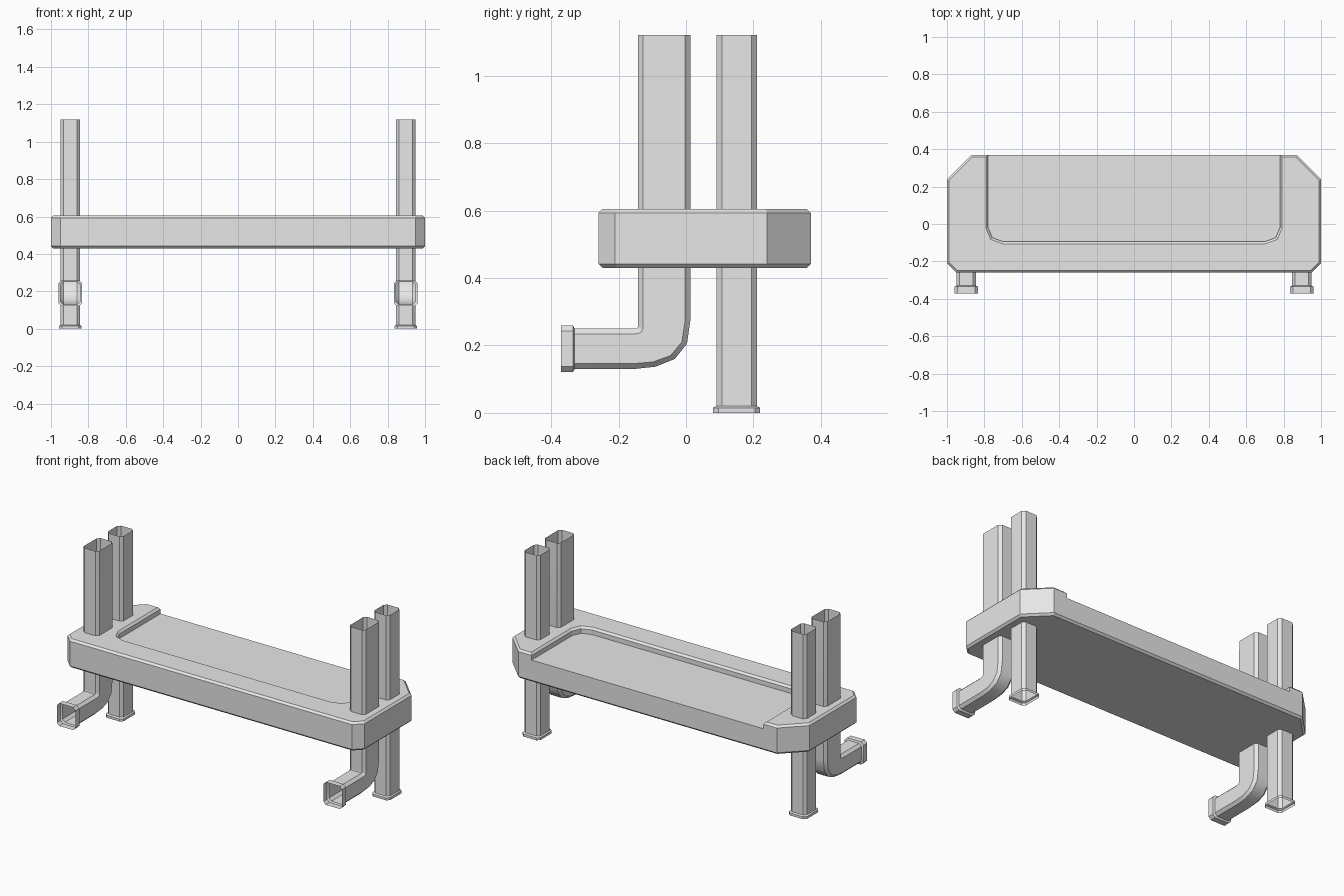
import bpy, bmesh, math
from mathutils import Vector

cube = bpy.data.objects.get("Cube")
if cube:
    bpy.data.objects.remove(cube, do_unlink=True)

grey = bpy.data.materials.new("light_grey")
grey.use_nodes = True
COLOUR = (0.8, 0.8, 0.8, 1)
grey.diffuse_color = COLOUR
grey.node_tree.nodes["Principled BSDF"].inputs["Base Color"].default_value = COLOUR


def make_object(name, bm):
    bmesh.ops.recalc_face_normals(bm, faces=bm.faces)
    mesh = bpy.data.meshes.new(name)
    bm.to_mesh(mesh)
    bm.free()
    mesh.materials.append(grey)
    obj = bpy.data.objects.new(name, mesh)
    bpy.context.collection.objects.link(obj)
    return obj


def tube(name, cx, sections):
    """Open eight-sided tube; a section is (inner yz, outer yz, half width, chamfer)."""
    bm = bmesh.new()
    rings = []
    for inner, outer, w, c in sections:
        a, b = Vector((0, *inner)), Vector((0, *outer))
        step = (b - a).normalized() * c
        ring = []
        for p, x in ((a, c - w), (a, w - c), (a + step, w), (b - step, w),
                     (b, w - c), (b, c - w), (b - step, -w), (a + step, -w)):
            ring.append(bm.verts.new((cx + x, p.y, p.z)))
        rings.append(ring)
    for r, s in zip(rings, rings[1:]):
        for i in range(8):
            j = (i + 1) % 8
            bm.faces.new((r[i], r[j], s[j], s[i]))
    obj = make_object(name, bm)
    bpy.ops.object.select_all(action='DESELECT')
    obj.select_set(True)
    bpy.context.view_layer.objects.active = obj
    bpy.ops.object.shade_smooth_by_angle(angle=math.radians(32))
    return obj


# Platform: chamfered slab with a shallow tray open to the back
LOW, FLOOR, TOP = 0.43, 0.565, 0.605
right_half = [(-0.87, 0.37), (-1, 0.24), (-1, -0.21), (-0.95, -0.26)]
outline = right_half + [(-x, y) for x, y in reversed(right_half)]
half_tray = [(0.78, 0.37), (0.78, -0.02), (0.757, -0.073), (0.70, -0.094)]
tray = half_tray + [(-x, y) for x, y in reversed(half_tray)]

bm = bmesh.new()


def loop(points, z):
    return [bm.verts.new((x, y, z)) for x, y in points]


bottom, top = loop(outline, LOW), loop(outline, TOP)
rim, floor = loop(tray, TOP), loop(tray, FLOOR)
bm.faces.new(bottom[::-1])
bm.faces.new(top + rim)
bm.faces.new(floor[::-1])
for low, high in ((bottom, top), (floor, rim)):
    for i in range(len(low) - 1):
        bm.faces.new((low[i], low[i + 1], high[i + 1], high[i]))
bm.faces.new((bottom[-1], bottom[0], top[0], rim[-1], floor[-1],
              floor[0], rim[0], top[-1]))
bmesh.ops.recalc_face_normals(bm, faces=bm.faces)

# Bevel the outer horizontal edges only
edges = [e for e in bm.edges
         if abs(e.verts[0].co.z - e.verts[1].co.z) < 1e-4
         and e.is_convex and e.calc_face_angle(0) > 0.5]
bmesh.ops.bevel(bm, geom=edges, offset=0.012, segments=1,
                affect='EDGES', clamp_overlap=True)
make_object("platform", bm)

# Tubes on both ends
W, C = 0.053, 0.016
for side, label in ((1, "left"), (-1, "right")):
    cx = side * 0.897

    # Straight back post with a flared foot
    post = [((0.09, z), (0.21, z), W, C) for z in (1.12, 0.02)]
    foot = [((0.08, z), (0.22, z), W + 0.007, C) for z in (0.015, 0)]
    tube(label + "_back_post", cx, post + foot)

    # Front pipe bending forward, ending in a flared collar
    bend = [((-0.143, 1.12), (0.013, 1.12)), ((-0.143, 0.258), (0.013, 0.275)),
            ((-0.143, 0.254), (0.003, 0.205)), ((-0.145, 0.25), (-0.033, 0.16)),
            ((-0.148, 0.25), (-0.09, 0.137)), ((-0.155, 0.25), (-0.155, 0.13)),
            ((-0.33, 0.25), (-0.33, 0.13))]
    pipe = [(a, b, W, C) for a, b in bend]
    collar = [((y, 0.259), (y, 0.121), W + 0.01, C) for y in (-0.335, -0.371)]
    tube(label + "_front_pipe", cx, pipe + collar)
